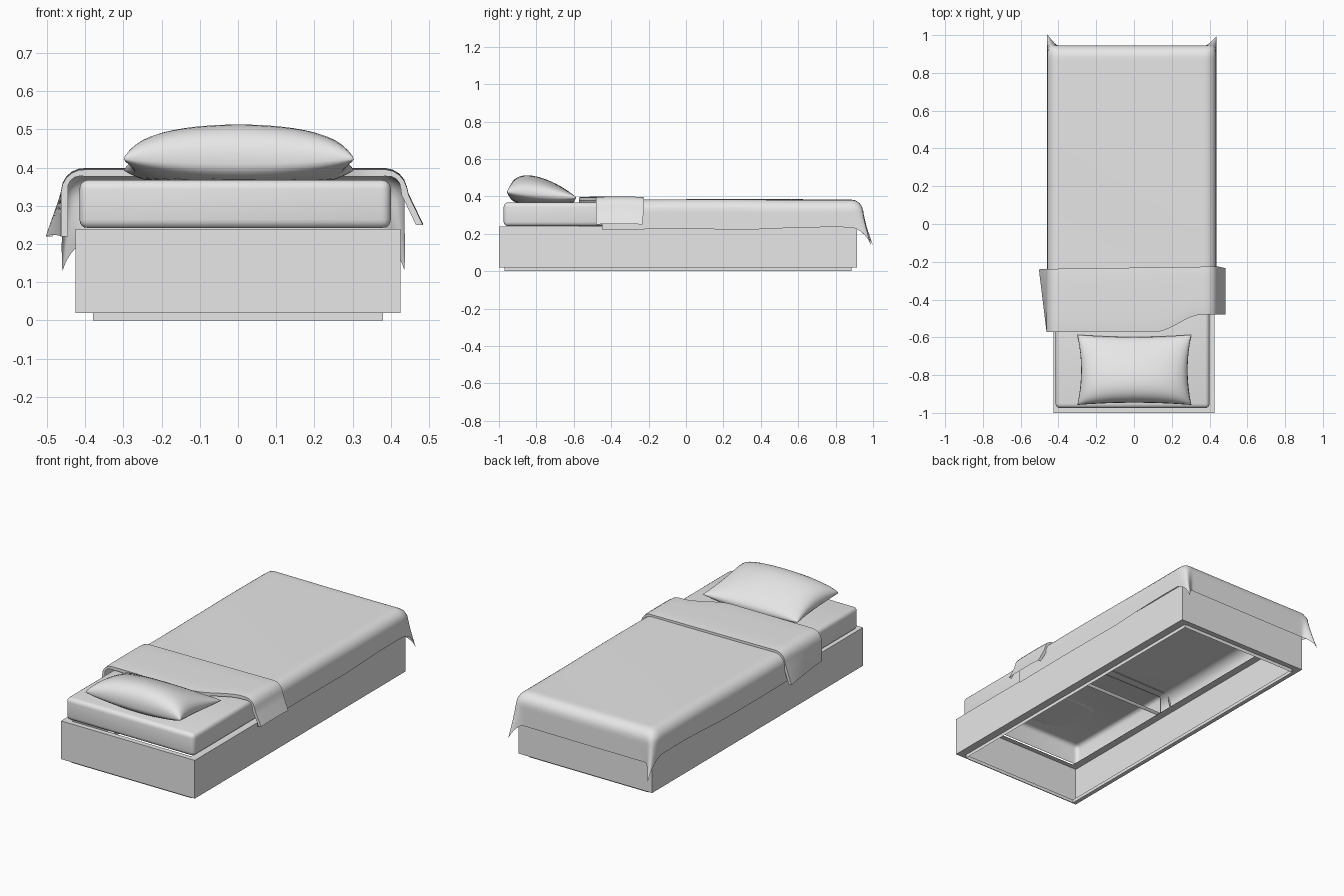
import bpy, bmesh, math

if "Cube" in bpy.data.objects:
    bpy.data.objects.remove(bpy.data.objects["Cube"])

grey = bpy.data.materials.new("light_grey")
grey.diffuse_color = (0.8, 0.8, 0.8, 1)
grey.use_nodes = True
grey.node_tree.nodes["Principled BSDF"].inputs["Base Color"].default_value = grey.diffuse_color


def finish(name, bm, smooth=None, weld=True):
    if weld:
        bmesh.ops.remove_doubles(bm, verts=bm.verts, dist=0.0002)
    bmesh.ops.recalc_face_normals(bm, faces=bm.faces)
    me = bpy.data.meshes.new(name)
    bm.to_mesh(me)
    bm.free()
    me.materials.append(grey)
    ob = bpy.data.objects.new(name, me)
    bpy.context.collection.objects.link(ob)
    if smooth:
        bpy.ops.object.select_all(action='DESELECT')
        ob.select_set(True)
        bpy.context.view_layer.objects.active = ob
        bpy.ops.object.shade_smooth_by_angle(angle=math.radians(smooth))
    return ob


def sheet(bm, func, nu, nv):
    """Grid surface from func(u, v) with u, v in 0..1."""
    rows = [[bm.verts.new(func(i / nu, j / nv)) for i in range(nu + 1)]
            for j in range(nv + 1)]
    for a, b in zip(rows, rows[1:]):
        for i in range(nu):
            bm.faces.new((a[i], a[i + 1], b[i + 1], b[i]))


def hang(d, r):
    """Outward and downward travel of cloth a length d past the edge."""
    a = min(d / r, math.pi / 2)
    return r * math.sin(a), r * (1 - math.cos(a)) + max(0, d - r * math.pi / 2)


# Bed frame: open shell with top lip, walls and recessed plinth
bm = bmesh.new()
rings = []
for inset, z in ((1, 0.24), (0, 0.24), (0, 0.02), (1, 0.02), (1, 0.0)):
    x, y0, y1 = 0.425 - 0.045 * inset, -1 + 0.03 * inset, 0.915 - 0.03 * inset
    rings.append([bm.verts.new((px, py, z)) for px, py in
                  ((-x, y0), (x, y0), (x, y1), (-x, y1))])
for a, b in zip(rings, rings[1:]):
    for i in range(4):
        k = (i + 1) % 4
        bm.faces.new((a[i], a[k], b[k], b[i]))
finish("bed_frame", bm)

# Mattress: rounded block, open below and under the blanket
bm = bmesh.new()
bmesh.ops.create_cube(bm, size=1)
for v in bm.verts:
    v.co.x = v.co.x * 0.815 - 0.0075
    v.co.y = -0.975 if v.co.y < 0 else -0.25
    v.co.z = 0.24 if v.co.z < 0 else 0.368
bmesh.ops.bevel(bm, geom=bm.edges[:], offset=0.024, segments=4,
                profile=0.5, affect='EDGES')
bm.normal_update()
gone = [f for f in bm.faces if f.normal.z < -0.95 or
        (f.normal.y > 0.9 and f.calc_center_median().y > -0.26)]
bmesh.ops.delete(bm, geom=gone, context='FACES')
finish("mattress", bm, 50)


# Pillow: two puffed sheets meeting at a pinched rim
def pillow(top):
    def f(a, b):
        u, v = math.sin((a - 0.5) * math.pi), math.sin((b - 0.5) * math.pi)
        puff = max(0, (1 - u * u) * (1 - v * v)) ** 0.42
        x = 0.002 + u * (0.302 - 0.02 * (1 - v * v))
        y = -0.772 + v * (0.186 - 0.012 * (1 - u * u))
        rim = 0.396 - 0.014 * v + 0.012 * u * u
        if top:
            z = rim + 0.103 * puff * (1 - 0.4 * v)
        else:
            z = max(0.367, rim - 0.06 * puff)
        return x, y, z
    return f


bm = bmesh.new()
sheet(bm, pillow(True), 24, 20)
sheet(bm, pillow(False), 24, 20)
finish("pillow", bm, 60)


# Blanket: draped over both sides and the foot, with pointed corners
def blanket(u, v):
    hw, yend, r = 0.3875, 0.885, 0.06
    s = (u - 0.5) * 2 * (hw + 0.194)
    t = -0.45 + v * (yend + 0.214 + 0.45)
    # slightly wavy side hem
    hem = 1 - 0.07 * max(0, math.sin((t - 0.35) * 4)) if t > 0.35 else 1
    dx, dy = max(0, abs(s) - hw) * hem, max(0, t - yend)
    d = math.hypot(dx, dy)
    out, drop = hang(d, r)
    nx, ny = (dx / d, dy / d) if d else (0, 0)
    side = 1 if s > 0 else -1
    # corner folds push outward as they fall
    fl = (2 * nx * ny) ** 2 * (d / 0.285) ** 1.5
    x = -0.012 + max(-hw, min(hw, s)) + side * (nx * out + 0.02 * fl)
    y = min(t, yend) + ny * out + (0.063 if side > 0 else 0.074) * fl
    z = 0.383 - drop + 0.002 * math.sin(5 * t + 3 * s)
    return x, y, z


bm = bmesh.new()
sheet(bm, blanket, 64, 72)
finish("blanket", bm, 60)


# Turned-back blanket top: flared band with rolled edges
def fold(u, v):
    hw, r = 0.393, 0.06
    left, right = hw + 0.21, hw + 0.18
    s = -left + u * (left + right)
    # the first and last rows tuck under the band
    t = max(0, min(1, (v * 18 - 1) / 16))
    tuck = 0.018 if v < 0.01 or v > 0.99 else 0
    d = max(0, abs(s) - hw)
    out, drop = hang(d, r)
    side = 1 if s > 0 else -1
    free = max(0, d - r * math.pi / 2)
    flare = free * (0.48 if side > 0 else 0.35 * t)
    k = max(0, min(1, (s - 0.12) / 0.25))
    front = -0.572 + 0.092 * k * k * (3 - 2 * k)
    back = -0.237 + 0.014 * (s + 0.4)
    back -= 0.12 * free if side > 0 else 0
    w = min(1, d / (r * 1.57))
    x = -0.01 + max(-hw, min(hw, s)) + side * (out + flare - tuck * w)
    y = front + (back - front) * t
    z = 0.399 - drop - tuck * (1 - w) - 0.004 * (2 * t - 1) ** 4
    return x, y, z


bm = bmesh.new()
sheet(bm, fold, 60, 18)
finish("blanket_fold", bm, 60)
